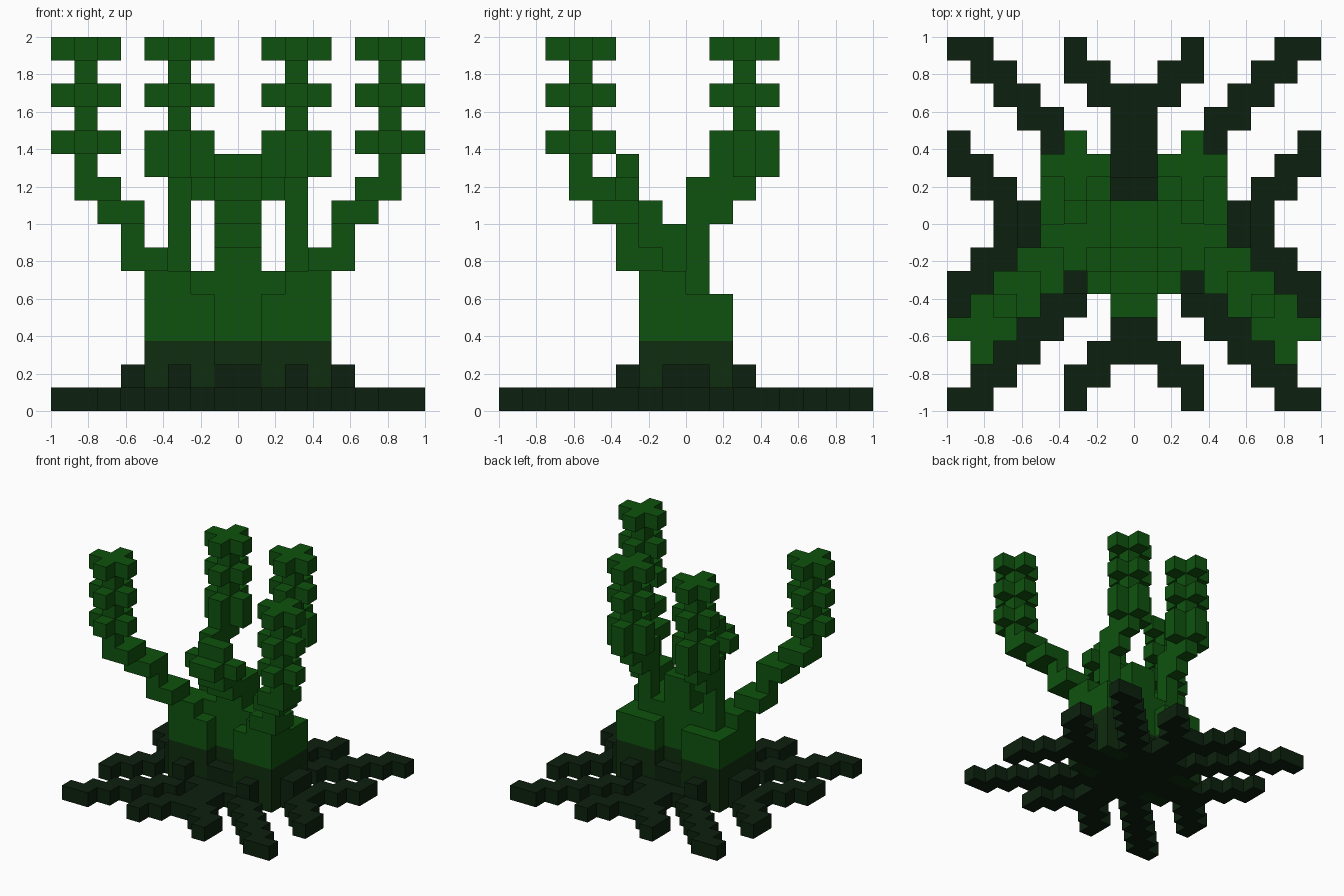
import bpy
import bmesh
from mathutils import Vector

if "Cube" in bpy.data.objects:
    bpy.data.objects.remove(bpy.data.objects["Cube"], do_unlink=True)

U = 0.125  # size of one block


def material(name, colour):
    m = bpy.data.materials.new(name)
    m.use_nodes = True
    m.diffuse_color = (*colour, 1)
    bsdf = m.node_tree.nodes["Principled BSDF"]
    bsdf.inputs["Base Color"].default_value = (*colour, 1)
    bsdf.inputs["Roughness"].default_value = 0.9
    return m


ROOT = material("dark root green", (0.0037, 0.0144, 0.0044))
BASE = material("deep trunk green", (0.0048, 0.026, 0.0044))
LEAF = material("plant green", (0.0048, 0.084, 0.0044))


def box(x0, x1, y0, y1, z0, z1):
    """Set of unit cells filling a box, in block units."""
    return {(x, y, z) for x in range(x0, x1) for y in range(y0, y1) for z in range(z0, z1)}


def union(*boxes):
    return set().union(*(box(*b) for b in boxes))


def mirror(cells, axis):
    """Cells together with their mirror image across one axis."""
    return cells | {tuple(-1 - v if i == axis else v for i, v in enumerate(c)) for c in cells}


def build(name, cells, mat):
    """Mesh of the outer skin of a set of cells."""
    bm = bmesh.new()
    for c in sorted(cells):
        centre = Vector(c) + Vector((0.5, 0.5, 0.5))
        for axis in range(3):
            for sign in (-1, 1):
                near = list(c)
                near[axis] += sign
                if tuple(near) in cells:
                    continue
                n, a, b = Vector(), Vector(), Vector()
                n[axis] = sign * 0.5
                a[(axis + 1) % 3] = 0.5
                b[(axis + 2) % 3] = 0.5 * sign
                ring = (-a - b, a - b, a + b, b - a)
                bm.faces.new([bm.verts.new((centre + n + r) * U) for r in ring])
    bmesh.ops.remove_doubles(bm, verts=bm.verts, dist=0.001)
    mesh = bpy.data.meshes.new(name)
    bm.to_mesh(mesh)
    bm.free()
    mesh.materials.append(mat)
    obj = bpy.data.objects.new(name, mesh)
    bpy.context.collection.objects.link(obj)
    return obj


def tower(x, y, z_levels):
    """Stem with a cross-shaped ring of leaves at each level."""
    cells = box(x, x + 1, y, y + 1, z_levels[0], 16)
    for z in z_levels:
        cells |= union((x - 1, x + 2, y, y + 1, z, z + 1), (x, x + 1, y - 1, y + 2, z, z + 1))
    return cells


# Roots: forked centre roots, side roots and stepped diagonal roots
centre_root = union((-1, 1, 0, 5, 0, 1), (0, 2, 5, 6, 0, 1), (1, 3, 6, 7, 0, 1),
                    (2, 3, 7, 8, 0, 1), (-1, 1, 1, 2, 1, 2))
side_root = union((0, 6, 0, 1, 0, 1), (5, 7, 1, 2, 0, 1), (6, 8, 2, 3, 0, 1),
                  (7, 8, 3, 4, 0, 1), (4, 5, 0, 1, 1, 2))
diagonal_root = union((1, 2, 1, 2, 0, 1), (2, 3, 2, 3, 1, 2))
for i in range(2, 8):
    diagonal_root |= box(i - 1, i + 1, i, i + 1, 0, 1)
roots = mirror(mirror(centre_root | side_root | diagonal_root, 0), 1)
build("roots", roots, ROOT)

# Trunk base with notches at the front and back
trunk_base = mirror(union((0, 4, -1, 1, 1, 3), (1, 4, -2, 2, 0, 3)), 0) - roots
build("trunk_base", trunk_base, BASE)

# Upper trunk with a stepped top
trunk = mirror(union((0, 4, -1, 1, 3, 5), (1, 4, -2, 2, 3, 5), (2, 4, -2, 0, 5, 6),
                     (0, 2, -1, 1, 5, 6)), 0)
build("trunk", trunk, LEAF)

# Central stalk leaning forward into a bud
stalk = union((-1, 1, -1, 1, 6, 8), (-1, 1, -2, -1, 7, 9), (-1, 1, -3, -2, 8, 11),
              (-2, 2, -3, -2, 9, 10), (-1, 1, -4, -3, 9, 10))
build("centre_bud", stalk, LEAF)

# Front arm climbing outward to its tower
front_arm = union((3, 5, -3, -1, 6, 7), (4, 5, -3, -2, 7, 8), (4, 6, -4, -2, 8, 9),
                  (5, 7, -5, -3, 9, 10), (6, 7, -5, -4, 10, 11))
front_arm |= tower(6, -5, (11, 13, 15))

# Back arm bending backward to its tower
back_arm = union((2, 3, 0, 1, 5, 10), (2, 3, 1, 2, 8, 10), (2, 3, 2, 3, 9, 10))
back_arm |= tower(2, 2, (10, 11, 13, 15))

for label, cells in (("front", front_arm), ("back", back_arm)):
    build(label + "_arm_left", cells, LEAF)
    build(label + "_arm_right", mirror(cells, 0) - cells, LEAF)
